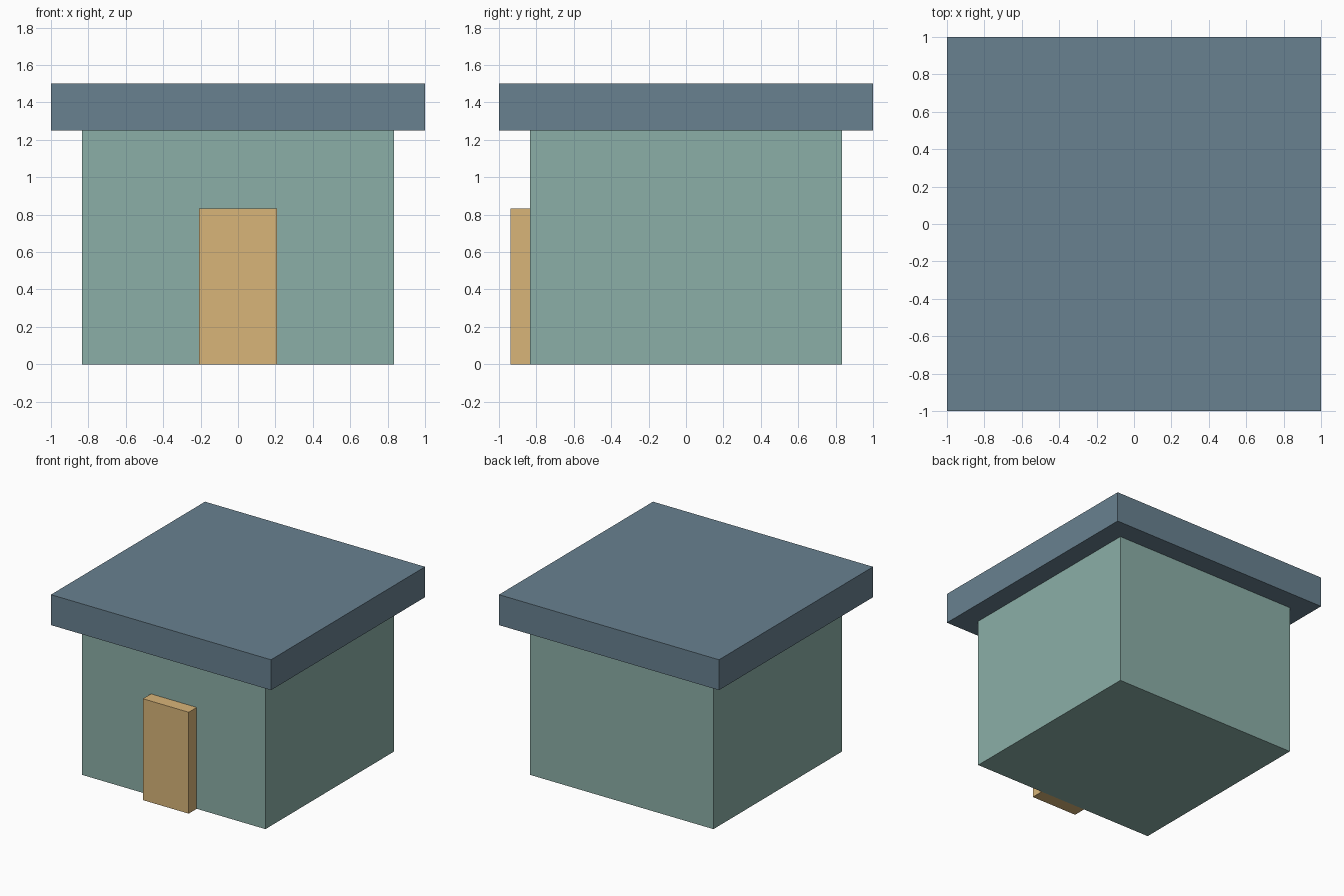
import bpy

if "Cube" in bpy.data.objects:
    bpy.data.objects.remove(bpy.data.objects["Cube"])


def box(name, lo, hi, color):
    """Flat-faced box spanning two opposite corners."""
    centre = [(a + b) / 2 for a, b in zip(lo, hi)]
    bpy.ops.mesh.primitive_cube_add(size=1, location=centre)
    ob = bpy.context.object
    ob.name = name
    ob.scale = [b - a for a, b in zip(lo, hi)]
    bpy.ops.object.transform_apply(location=False, rotation=False, scale=True)
    mat = bpy.data.materials.new(name + "_paint")
    mat.diffuse_color = (*color, 1)
    mat.use_nodes = True
    mat.node_tree.nodes["Principled BSDF"].inputs["Base Color"].default_value = mat.diffuse_color
    ob.data.materials.append(mat)
    return ob


W = 0.833        # half width of the walls
WALL_TOP = 1.25

# Square house body
box("walls", (-W, -W, 0), (W, W, WALL_TOP), (0.26, 0.43, 0.39))

# Flat overhanging roof slab
box("roof", (-1, -1, WALL_TOP), (1, 1, 1.5), (0.14, 0.22, 0.28))

# Door standing proud of the front wall
box("door", (-0.208, -0.9375, 0), (0.208, -W, 0.833), (0.69, 0.46, 0.19))
